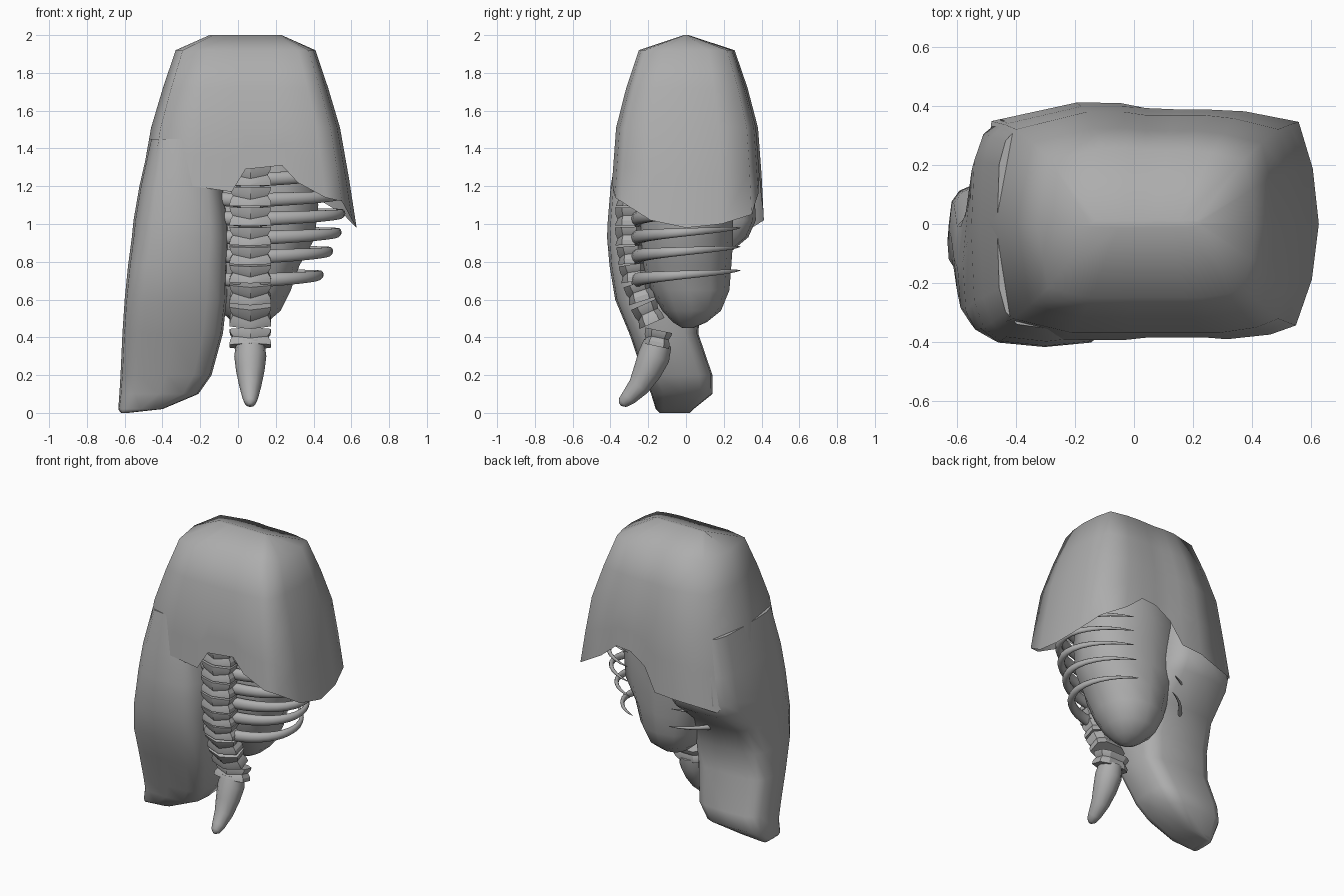
import bpy, bmesh, math
from mathutils import Vector, Matrix

if "Cube" in bpy.data.objects:
    bpy.data.objects.remove(bpy.data.objects["Cube"])

grey = bpy.data.materials.new("plain grey")
grey.diffuse_color = (0.42, 0.42, 0.42, 1)
grey.use_nodes = True
grey.node_tree.nodes["Principled BSDF"].inputs["Base Color"].default_value = grey.diffuse_color
MX = 0.065  # centre line of the skeleton


def finish(name, bm, angle=50):
    bmesh.ops.recalc_face_normals(bm, faces=bm.faces)
    me = bpy.data.meshes.new(name)
    bm.to_mesh(me)
    bm.free()
    ob = bpy.data.objects.new(name, me)
    bpy.context.collection.objects.link(ob)
    me.materials.append(grey)
    bpy.ops.object.select_all(action='DESELECT')
    ob.select_set(True)
    bpy.context.view_layer.objects.active = ob
    bpy.ops.object.shade_smooth_by_angle(angle=math.radians(angle))
    return ob


def loft(bm, rings, cap_start=True, cap_end=True):
    vs = [[bm.verts.new(p) for p in r] for r in rings]
    n = len(vs[0])
    for a, b in zip(vs, vs[1:]):
        for i in range(n):
            bm.faces.new((a[i], a[(i + 1) % n], b[(i + 1) % n], b[i]))
    if cap_start:
        bm.faces.new(vs[0])
    if cap_end:
        bm.faces.new(vs[-1])


def lerp_table(table, z):
    # table sorted from high z to low z
    for a, b in zip(table, table[1:]):
        if z >= b[0]:
            t = (a[0] - z) / (a[0] - b[0])
            return [p + (q - p) * t for p, q in zip(a[1:], b[1:])]
    return table[-1][1:]


def oval(n, power):
    pts = []
    for i in range(n):
        a = 2 * math.pi * i / n
        c, s = math.cos(a), math.sin(a)
        pts.append((math.copysign(abs(c) ** power, c), math.copysign(abs(s) ** power, s)))
    return pts


# Hood: plan outline with the ragged hem height of each column
plan = [(1, 0, .98), (.97, -.47, 1.02), (.9, -.87, 1.12), (.75, -.95, 1.14), (.5, -1, 1.22),
        (.36, -1, 1.31), (0, -1, 1.29), (-.13, -1, 1.17), (-.5, -1, 1.2), (-.9, -.87, 1.2),
        (-1, 0, 1.15), (-.88, .87, .98), (-.4, 1.03, 1.02), (-.15, 1.03, 1.03), (0, 1, 1.18),
        (.2, 1, 1.25), (.4, 1, 1.26), (.6, .97, 1.16), (.9, .87, 1.05), (.97, .47, 1.0)]
# z, centre x, half width, half depth
profile = [(2.0, .04, .19, .012), (1.92, .04, .37, .25), (1.51, .04, .5, .37),
           (1.2, .04, .555, .393), (.9, .035, .605, .405)]
rings = []
for level in range(6):
    ring = []
    for u, v, hem in plan:
        z = (2.0, 1.92, 1.72, 1.51, (1.51 + hem) / 2, hem)[level]
        cx, hw, hd = lerp_table(profile, z)
        if level == 2:
            hw, hd = hw + .004, hd + .008
        ring.append((cx + hw * u, hd * v, z))
    rings.append(ring)
bm = bmesh.new()
loft(bm, rings, cap_end=False)
finish("hood", bm, 75)

# Long hanging drape on the left: z, x range, y range
drape = [(1.45, -.465, -.12, -.355, .34), (1.2, -.522, -.075, -.399, .36),
         (1.02, -.553, -.05, -.414, .37), (.93, -.562, -.045, -.418, .33),
         (.78, -.582, -.055, -.405, .15), (.6, -.6, -.06, -.375, .08), (.42, -.612, -.08, -.3, .065),
         (.2, -.622, -.14, -.225, .14), (.1, -.628, -.21, -.185, .14), (.02, -.634, -.4, -.16, .04),
         (0, -.62, -.58, -.14, .02)]
rings = []
for z, x0, x1, y0, y1 in drape:
    rings.append([((x0 + x1) / 2 + (x1 - x0) / 2 * c, (y0 + y1) / 2 + (y1 - y0) / 2 * s, z)
                  for c, s in oval(16, .52)])
bm = bmesh.new()
loft(bm, rings)
finish("hanging_drape", bm, 75)

# Inner body behind the ribs: z, half width, half depth, centre y
body = [(1.42, .3, .22, .02), (1.25, .35, .25, .01), (1.1, .36, .25, .0), (.92, .34, .25, .0),
        (.78, .26, .24, .0), (.65, .215, .21, .02), (.54, .16, .155, .03), (.48, .09, .09, .02),
        (.45, .03, .03, .01)]
bm = bmesh.new()
loft(bm, [[(MX + w * c, y + d * s, z) for c, s in oval(12, .9)] for z, w, d, y in body])
finish("inner_body", bm, 60)

# Spine: z, y, tilt, height of each vertebra
spine = [(1.255, -.29, 0, .1), (1.145, -.295, 0, .1), (1.04, -.30, 0, .095), (.937, -.30, 2, .095),
         (.837, -.29, 5, .092), (.742, -.275, 9, .09), (.64, -.245, 18, .1), (.525, -.20, 24, .11),
         (.395, -.15, -12, .085)]
outline = [(-.11, .04), (-.11, -.04), (-.06, -.058), (0, -.075),
           (.06, -.058), (.11, -.04), (.11, .04), (.06, .07), (-.06, .07)]
for i, (z, y, tilt, h) in enumerate(spine):
    m = Matrix.Translation((MX, y, z)) @ Matrix.Rotation(math.radians(tilt), 4, 'X')
    bm = bmesh.new()
    rings = []
    for t, s in ((-.5, 1), (-.22, .98), (.05, .84), (.28, .96), (.5, 1)):
        ring = []
        for px, py in outline:
            # waist dips towards the middle of the front as a chevron
            dip = -.2 * h * (1 - abs(px) / .11) if abs(t) < .4 and py < 0 else 0
            ring.append(m @ Vector((px * s, py * s, t * h + dip)))
        rings.append(ring)
    loft(bm, rings)
    finish("vertebra_%d" % (i + 1), bm, 25)


def tube(name, pts, radii, ref, flat=1.0, sides=10):
    pts = [Vector(p) for p in pts]
    rings = []
    for i, (p, r) in enumerate(zip(pts, radii)):
        tan = (pts[min(i + 1, len(pts) - 1)] - pts[max(i - 1, 0)]).normalized()
        b = tan.cross(Vector(ref)).normalized()
        up = b.cross(tan)
        rings.append([p + b * (r * flat * math.cos(2 * math.pi * k / sides))
                      + up * (r * math.sin(2 * math.pi * k / sides)) for k in range(sides)])
    bm = bmesh.new()
    loft(bm, rings)
    return finish(name, bm)


# Tail spike
tube("tail_spike", [(MX, -.15, .37), (MX, -.17, .3), (MX, -.205, .22), (MX, -.25, .14),
                    (MX, -.305, .08), (MX, -.335, .055), (MX, -.35, .045)],
     [.075, .085, .075, .058, .042, .03, .01], (1, 0, 0), sides=12)

# Ribs curling from the spine to the back, mirrored on both sides
for i, (z, reach) in enumerate([(1.235, .45), (1.125, .475), (1.025, .485), (.925, .465),
                                (.825, .42), (.70, .37)]):
    for side in (1, -1):
        pts, radii = [], []
        for k in range(17):
            t = k / 16
            a = math.radians(-88 + 156 * t)
            x = max(reach * math.cos(a), .05)
            pts.append((MX + side * x, -.01 + (.25 + .07 * t) * math.sin(a), z + .055 * t))
            radii.append(.038 * (1 - t) ** .7 + .002)
        tube("rib_%s_%d" % ("right" if side > 0 else "left", i + 1), pts, radii, (0, 0, 1), .8)
